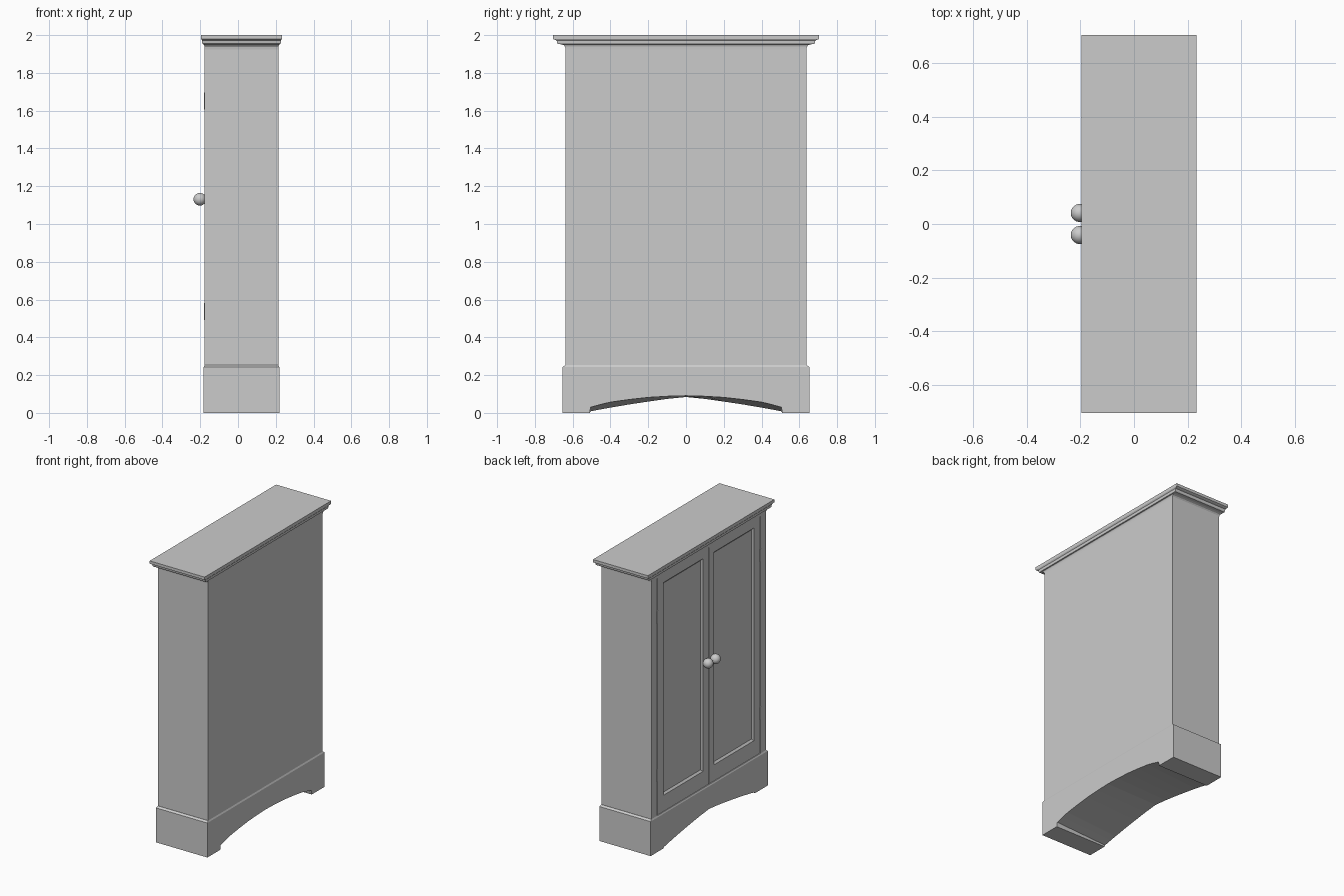
import bpy, bmesh, math

if "Cube" in bpy.data.objects:
    bpy.data.objects.remove(bpy.data.objects["Cube"])

paint = bpy.data.materials.new("grey_paint")
paint.diffuse_color = (0.6, 0.6, 0.6, 1)
paint.use_nodes = True
paint.node_tree.nodes["Principled BSDF"].inputs["Base Color"].default_value = paint.diffuse_color

CX = 0.0185          # depth centre of the carcass
HX, HY = 0.195, 0.638  # carcass half sizes
FRONT = CX - HX      # door face plane


def finish(name, bm):
    bmesh.ops.recalc_face_normals(bm, faces=bm.faces)
    me = bpy.data.meshes.new(name)
    bm.to_mesh(me)
    bm.free()
    me.materials.append(paint)
    ob = bpy.data.objects.new(name, me)
    bpy.context.collection.objects.link(ob)
    return ob


def add_box(bm, x0, x1, y0, y1, z0, z1):
    vs = bmesh.ops.create_cube(bm, size=1)["verts"]
    for v in vs:
        v.co.x = x0 if v.co.x < 0 else x1
        v.co.y = y0 if v.co.y < 0 else y1
        v.co.z = z0 if v.co.z < 0 else z1
    return vs


def box(name, *dims):
    bm = bmesh.new()
    add_box(bm, *dims)
    return finish(name, bm)


def stacked_rings(name, rings):
    """Solid from rectangular rings given as (half x, half y, z)."""
    bm = bmesh.new()
    loops = [[bm.verts.new((CX + sx * a, sy * b, z))
              for sx, sy in ((-1, -1), (1, -1), (1, 1), (-1, 1))] for a, b, z in rings]
    for lo, hi in zip(loops, loops[1:]):
        for i in range(4):
            j = (i + 1) % 4
            bm.faces.new((lo[i], lo[j], hi[j], hi[i]))
    bm.faces.new(loops[0])
    bm.faces.new(loops[-1])
    return finish(name, bm)


# carcass behind the doors
box("carcass", FRONT + 0.022, CX + HX, -HY, HY, 0.2, 1.95)

# face frame around the doors
bm = bmesh.new()
for s in (-1, 1):
    add_box(bm, FRONT, FRONT + 0.022, *sorted((s * 0.577, s * HY)), 0.2, 1.95)
add_box(bm, FRONT, FRONT + 0.022, -0.577, 0.577, 1.936, 1.95)
add_box(bm, FRONT, FRONT + 0.022, -0.577, 0.577, 0.2, 0.252)
finish("face_frame", bm)

# doors with sunken panels, hinges and knobs
for side, s in (("left", 1), ("right", -1)):
    bm = bmesh.new()
    y0, y1, z0, z1 = 0.004, 0.57, 0.257, 1.931
    py0, py1, pz0, pz1 = 0.062, 0.505, 0.37, 1.87

    def rect(x, a0, a1, b0, b1):
        return [bm.verts.new((x, s * y, z)) for y, z in ((a0, b0), (a1, b0), (a1, b1), (a0, b1))]

    m = 0.013
    loops = [rect(FRONT + 0.022, y0, y1, z0, z1),
             rect(FRONT, y0, y1, z0, z1),
             rect(FRONT, py0, py1, pz0, pz1),
             rect(FRONT + 0.012, py0 + m, py1 - m, pz0 + m, pz1 - m)]
    for lo, hi in zip(loops, loops[1:]):
        for i in range(4):
            j = (i + 1) % 4
            bm.faces.new((lo[i], lo[j], hi[j], hi[i]))
    bm.faces.new(loops[0])
    bm.faces.new(loops[-1])
    finish(side + "_door", bm)

    for label, z in (("lower", 0.537), ("upper", 1.652)):
        y = s * 0.5735
        box(f"{side}_{label}_hinge", FRONT - 0.004, FRONT + 0.02, y - 0.006, y + 0.006, z - 0.045, z + 0.045)

    bm = bmesh.new()
    bmesh.ops.create_uvsphere(bm, u_segments=32, v_segments=16, radius=0.0335)
    bmesh.ops.translate(bm, verts=bm.verts, vec=(-0.202, s * 0.041, 1.131))
    knob = finish(side + "_knob", bm)
    knob.data.shade_smooth()

# crown moulding: profile of (outward step, height), shallower in depth than in width
profile = [(0.0, 1.925), (0.002, 1.938), (0.008, 1.946), (0.02, 1.951), (0.04, 1.953),
           (0.044, 1.958), (0.047, 1.972), (0.058, 1.976), (0.066, 1.98), (0.066, 2.0)]
stacked_rings("crown_moulding", [(HX + d * 0.29, HY + d, z) for d, z in profile])

# plinth with an arched underside, arch slightly higher at the back
ys = [0.51, 0.505, 0.45, 0.4, 0.3, 0.2, 0.1, 0.0]
front_z = [0, 0.008, 0.019, 0.028, 0.045, 0.06, 0.074, 0.084]
back_z = [0, 0.03, 0.045, 0.057, 0.071, 0.082, 0.088, 0.091]
PX, PY = HX + 0.005, HY + 0.015
bm = bmesh.new()


def outline(x, heights):
    half = [(PY, 0.0)] + list(zip(ys, heights))
    pts = half + [(-y, z) for y, z in reversed(half[:-1])]
    return [(bm.verts.new((x, y, z)), bm.verts.new((x, y, 0.243))) for y, z in pts]


f, b = outline(CX - PX, front_z), outline(CX + PX, back_z)
for i in range(len(f) - 1):
    (fl, ft), (fl2, ft2), (bl, bt), (bl2, bt2) = f[i], f[i + 1], b[i], b[i + 1]
    bm.faces.new((fl, fl2, ft2, ft))
    bm.faces.new((bl, bl2, bt2, bt))
    bm.faces.new((fl, fl2, bl2, bl))
    bm.faces.new((ft, ft2, bt2, bt))
for i in (0, -1):
    bm.faces.new((f[i][0], f[i][1], b[i][1], b[i][0]))
finish("plinth", bm)

# bevelled cap on top of the plinth
stacked_rings("plinth_cap", [(PX, PY, 0.243), (HX, HY + 0.001, 0.253)])
